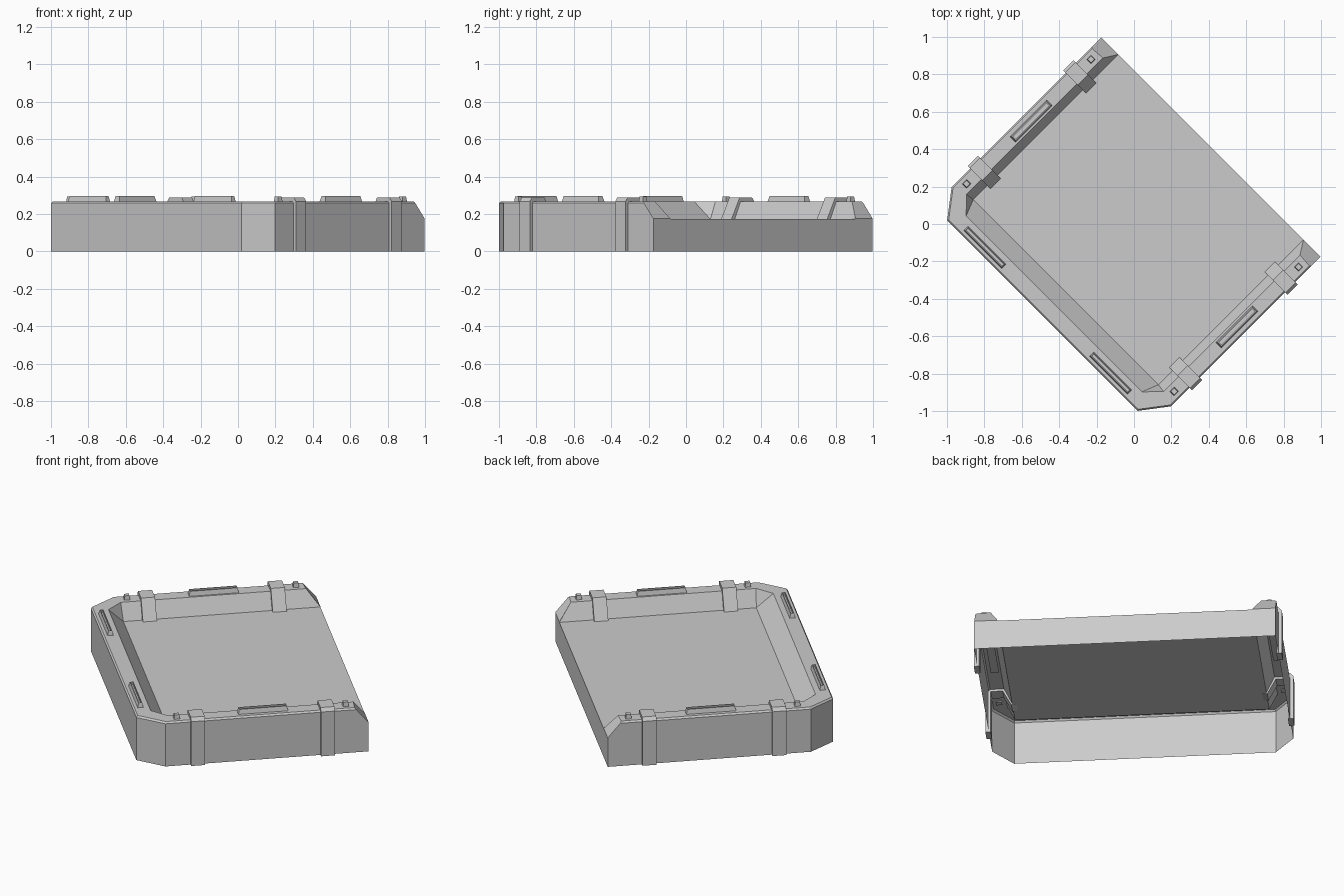
import bpy, bmesh
from math import radians
from mathutils import Matrix

if "Cube" in bpy.data.objects:
    bpy.data.objects.remove(bpy.data.objects["Cube"])

# Everything is laid out square to the axes, then turned 45 degrees
TURN = Matrix.Rotation(radians(-45), 4, 'Z')


def finish(bm, name):
    bmesh.ops.remove_doubles(bm, verts=bm.verts, dist=0.0005)
    bmesh.ops.recalc_face_normals(bm, faces=bm.faces)
    bm.transform(TURN)
    mesh = bpy.data.meshes.new(name)
    bm.to_mesh(mesh)
    bm.free()
    obj = bpy.data.objects.new(name, mesh)
    bpy.context.collection.objects.link(obj)
    return obj


def tray():
    # half rings: back end, end of flat rim, side corner, front corner
    halves = [
        [(.829, .582, 0), (.829, .505, 0), (.829, -.55, 0), (.72, -.693, 0)],
        [(.829, .582, .175), (.829, .512, .258), (.829, -.55, .258), (.72, -.693, .258)],
        [(.829, .582, .175), (.821, .505, .268), (.821, -.547, .268), (.716, -.685, .268)],
        [(.70, .582, .175), (.745, .51, .268), (.745, -.522, .268), (.665, -.604, .268)],
        [(.70, .582, .172), (.70, .582, .172), (.70, -.515, .172), (.70, -.515, .172)],
    ]
    bm = bmesh.new()
    rings = []
    for half in halves:
        pts = half + [(-x, y, z) for x, y, z in reversed(half)]
        rings.append([bm.verts.new(p) for p in pts])
    for a, b in zip(rings, rings[1:]):
        for i in range(7):
            bm.faces.new((a[i], a[i + 1], b[i + 1], b[i]))
    # floor, and the low back wall
    f = rings[4]
    bm.faces.new((f[0], f[2], f[5], f[7]))
    bm.faces.new((rings[0][0], rings[1][0], rings[3][0], f[0],
                  f[7], rings[3][7], rings[1][7], rings[0][7]))
    bmesh.ops.dissolve_degenerate(bm, dist=0.0005, edges=bm.edges)
    finish(bm, "tray_shell")


def strap(name, side, y, width=.078):
    # band folded over the wall
    prof = [(.848, 0), (.848, .268), (.832, .288), (.738, .288), (.676, .172),
            (.705, .165), (.752, .255), (.818, .255), (.818, 0)]
    bm = bmesh.new()
    face = bm.faces.new([bm.verts.new((side * x, y - width / 2, z)) for x, z in prof])
    out = bmesh.ops.extrude_face_region(bm, geom=[face])
    new = [g for g in out['geom'] if isinstance(g, bmesh.types.BMVert)]
    bmesh.ops.translate(bm, verts=new, vec=(0, width, 0))
    bm.faces.new([v for v in face.verts]) if not face.is_valid else None
    finish(bm, name)


def block(name, x, y, sx, sy, top, taper, slot=0):
    # tapered plate on the rim, optionally with a sunken slot
    low = .262
    bm = bmesh.new()
    bmesh.ops.create_cube(bm, size=1)
    for v in bm.verts:
        t = taper if v.co.z > 0 else 0
        v.co = (x + v.co.x * (sx - 2 * t), y + v.co.y * (sy - 2 * t),
                top if v.co.z > 0 else low)
    bm.normal_update()
    if slot:
        cap = max(bm.faces, key=lambda f: f.calc_center_median().z)
        bmesh.ops.inset_individual(bm, faces=[cap], thickness=slot)
        out = bmesh.ops.extrude_discrete_faces(bm, faces=[cap])
        bmesh.ops.translate(bm, verts=out['faces'][0].verts, vec=(0, 0, -.014))
    finish(bm, name)


tray()
for side, label in ((1, "right"), (-1, "left")):
    # side wall straps, bolts and slotted plate
    for y, end in ((-.371, "front"), (.352, "back")):
        strap(f"strap_{label}_{end}", side, y)
    for y, end in ((-.481, "front"), (.46, "back")):
        block(f"bolt_{label}_{end}", side * .785, y, .034, .034, .293, .004)
    block(f"side_plate_{label}", side * .778, 0, .046, .28, .295, .008, .008)
    # plate on the front rim
    block(f"front_plate_{label}", side * .475, -.652, .29, .034, .295, .007, .006)
